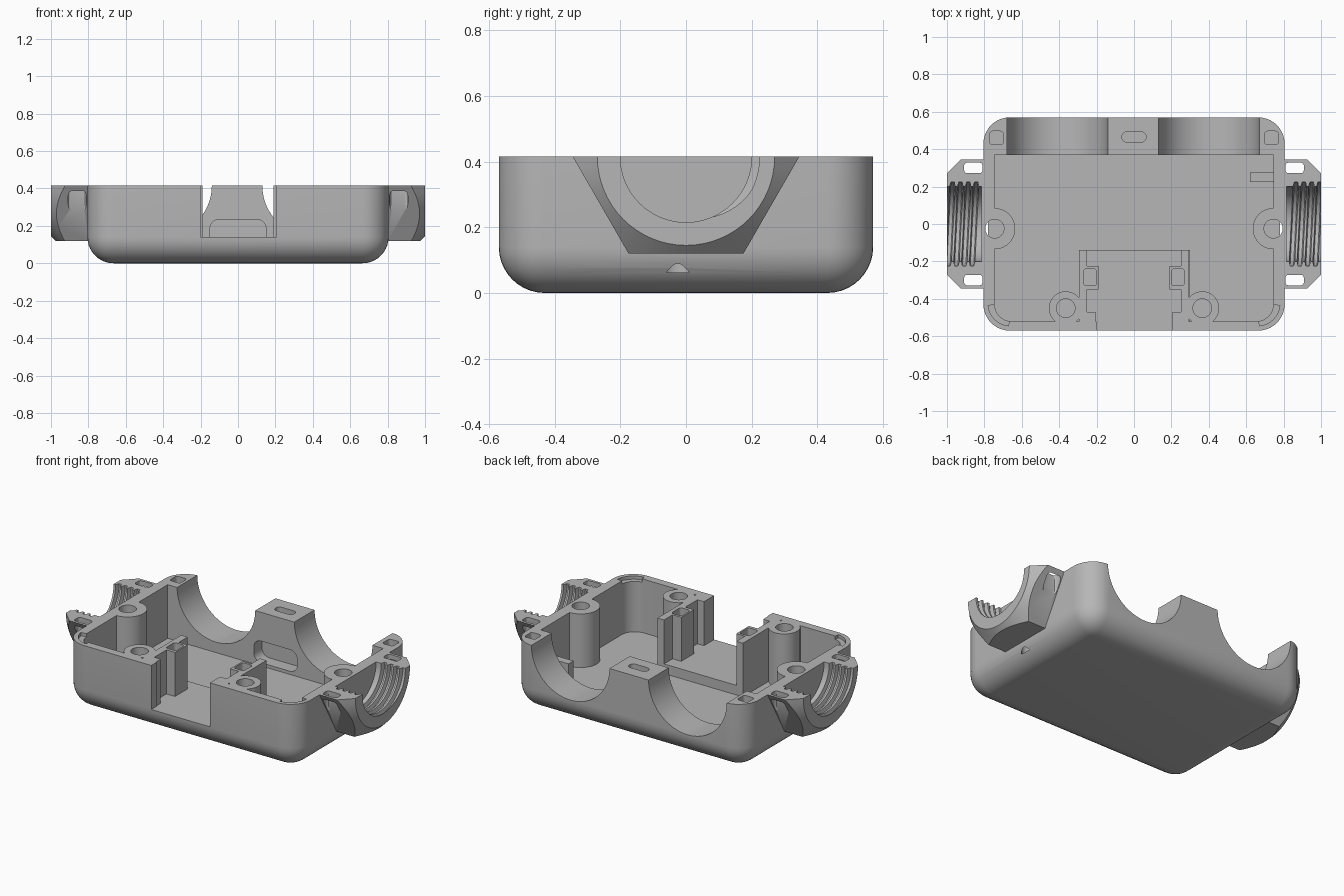
import bpy, bmesh, math
from mathutils import Matrix, Vector

if "Cube" in bpy.data.objects:
    bpy.data.objects.remove(bpy.data.objects["Cube"], do_unlink=True)

TOP = 0.415      # parting plane
OVER = 0.7       # cutters reach past the parting plane
FLOOR = 0.08

grey = bpy.data.materials.new("plain_grey")
grey.use_nodes = True
COLOR = (0.47, 0.47, 0.47, 1)
grey.diffuse_color = COLOR
grey.node_tree.nodes["Principled BSDF"].inputs["Base Color"].default_value = COLOR


def finish(bm, name):
    bmesh.ops.recalc_face_normals(bm, faces=bm.faces)
    mesh = bpy.data.meshes.new(name)
    bm.to_mesh(mesh)
    bm.free()
    mesh.materials.append(grey)
    obj = bpy.data.objects.new(name, mesh)
    bpy.context.collection.objects.link(obj)
    return obj


def box(x0, x1, y0, y1, z0, z1, name="cutter", radius=0, segs=8, rule=None):
    """Box whose edges picked by rule(midpoint, direction) are rounded."""
    bm = bmesh.new()
    bmesh.ops.create_cube(bm, size=1)
    for v in bm.verts:
        v.co = Vector(((x0, x1)[v.co.x > 0], (y0, y1)[v.co.y > 0], (z0, z1)[v.co.z > 0]))
    if radius:
        edges = []
        for e in bm.edges:
            a, b = e.verts
            if rule((a.co + b.co) / 2, (b.co - a.co).normalized()):
                edges.append(e)
        bmesh.ops.bevel(bm, geom=edges, offset=radius, segments=segs,
                        profile=0.5, affect='EDGES')
    return finish(bm, name)


def prism(points, depth, name="cutter"):
    """Extrude a closed outline of 3D points along a vector."""
    bm = bmesh.new()
    face = bm.faces.new([bm.verts.new(p) for p in points])
    geom = bmesh.ops.extrude_face_region(bm, geom=[face])["geom"]
    moved = [g for g in geom if isinstance(g, bmesh.types.BMVert)]
    bmesh.ops.translate(bm, verts=moved, vec=Vector(depth))
    return finish(bm, name)


def cylinder(x, y, r, z0, z1=OVER):
    pts = [(x + r * math.cos(i * math.tau / 40), y + r * math.sin(i * math.tau / 40), z0)
           for i in range(40)]
    return prism(pts, (0, 0, z1 - z0))


def lathe_x(profile, slant=0, segs=64):
    """Solid of revolution about the connector axis, given (x, radius) pairs."""
    bm = bmesh.new()
    rings = []
    for k, (x, r) in enumerate(profile):
        lean = slant if 0 < k < len(profile) - 1 else 0
        ring = []
        for i in range(segs):
            a = math.tau * i / segs
            y = r * math.cos(a)
            ring.append(bm.verts.new((x + lean * y, y, TOP + r * math.sin(a))))
        rings.append(ring)
    for p, q in zip(rings, rings[1:]):
        for i in range(segs):
            j = (i + 1) % segs
            bm.faces.new((p[i], p[j], q[j], q[i]))
    bm.faces.new(rings[0])
    bm.faces.new(rings[-1])
    return finish(bm, "cutter")


def boolean(target, tool, operation='DIFFERENCE'):
    mod = target.modifiers.new("cut", 'BOOLEAN')
    mod.operation = operation
    mod.solver = 'EXACT'
    mod.object = tool
    bpy.context.view_layer.objects.active = target
    bpy.ops.object.modifier_apply(modifier=mod.name)
    bpy.data.objects.remove(tool, do_unlink=True)


def upright(mid, d):
    return abs(d.z) > 0.9


# Outer case with rounded corners and underside
case = box(-0.805, 0.805, -0.57, 0.57, 0, TOP, "case_bottom", 0.14, 10,
           lambda m, d: abs(d.z) > 0.9 or m.z < 0.01)

# Cavity, minus everything that stays standing inside it
cavity = box(-0.745, 0.745, -0.52, 0.37, FLOOR, OVER, "cavity", 0.09, 8,
             lambda m, d: abs(d.z) > 0.9 and m.y < 0)
boolean(cavity, box(-0.29, 0.30, -0.8, -0.14, -0.1, 0.14))        # raised platform
boolean(cavity, box(0.62, 0.9, 0.225, 0.275, -0.1, 0.2))          # side rib
for s in (-1, 1):
    boolean(cavity, cylinder(s * 0.745, -0.025, 0.11, -0.1, 0.9))  # side boss
    boolean(cavity, cylinder(s * 0.365, -0.45, 0.09, -0.1, 0.9))   # front boss
    for a, b, y0, y1 in ((0.25, 0.295, -0.8, -0.14),               # guide rail
                         (0.19, 0.28, -0.35, -0.225),              # post
                         (0.205, 0.28, -0.8, -0.47)):              # notch jamb
        x0, x1 = sorted((s * a, s * b))
        boolean(cavity, box(x0, x1, y0, y1, -0.1, 0.9))
boolean(case, cavity)

# Front cable notch
boolean(case, box(-0.2, 0.205, -0.8, -0.47, 0.14, OVER))

# Recess in the back wall
boolean(case, box(-0.15, 0.15, 0.3, 0.45, 0.1, 0.235, "cutter", 0.05, 6,
                  lambda m, d: abs(d.y) > 0.9))

# Two round scoops through the back wall
for x in (-0.41, 0.4):
    ring = [(x + 0.27 * math.cos(i * math.tau / 72), 0.3, TOP + 0.27 * math.sin(i * math.tau / 72))
            for i in range(72)]
    boolean(case, prism(ring, (0, 0.5, 0)))

# Screw holes, post sockets, locating slots and corner lips
for s in (-1, 1):
    boolean(case, cylinder(s * 0.745, -0.025, 0.05, 0.062))
    boolean(case, cylinder(s * 0.365, -0.45, 0.05, 0.16))
    for cx, cy, hx, hy in ((0.235, -0.285, 0.035, 0.045), (0.735, 0.46, 0.036, 0.036)):
        boolean(case, box(s * cx - hx, s * cx + hx, cy - hy, cy + hy, 0.3, OVER,
                          "cutter", 0.015, 3, upright))
    arc = [math.radians(-5 - 80 * i / 10) for i in range(11)]
    outline = [(s * (0.66 + r * math.cos(a)), -0.425 + r * math.sin(a), 0.395)
               for r, angles in ((0.12, arc), (0.07, arc[::-1])) for a in angles]
    boolean(case, prism(outline, (0, 0, 0.3)))
boolean(case, box(-0.065, 0.065, 0.438, 0.492, 0.33, OVER, "cutter", 0.025, 5, upright))

# Half-round side connector: faceted flange trimmed to a cone
flange_outline = [(0.8, y, z) for y, z in
                  ((-0.345, TOP), (-0.175, 0.12), (0.175, 0.12), (0.345, TOP))]
right_connector = prism(flange_outline, (0.2, 0, 0), "right_connector")
boolean(right_connector, lathe_x([(0.78, 0.49), (1.0, 0.27), (1.01, 0.27)]), 'INTERSECT')

# Threaded bore with leaning ridges
bore = [(0.815, 0.2)]
for i in range(4):
    x = 0.84 + 0.042 * i
    bore += [(x, 0.2), (x + 0.006, 0.224), (x + 0.024, 0.224), (x + 0.03, 0.2)]
bore.append((1.1, 0.2))
boolean(right_connector, lathe_x(bore, 0.05))

# Tie slots through both ears
for y in (-0.3, 0.3):
    boolean(right_connector, box(0.81, 0.908, y - 0.028, y + 0.028, -0.1, OVER,
                                 "cutter", 0.015, 3, upright))

left_connector = right_connector.copy()
left_connector.data = right_connector.data.copy()
left_connector.name = "left_connector"
left_connector.data.transform(Matrix.Rotation(math.pi, 4, 'Z'))
bpy.context.collection.objects.link(left_connector)
# The model's own left is +x
right_connector.name, left_connector.name = "connector_swap", "right_connector"
right_connector.name = "left_connector"

# Smooth curved walls, keep hard edges
bpy.ops.object.select_all(action='DESELECT')
for obj in (case, right_connector, left_connector):
    obj.select_set(True)
    bpy.context.view_layer.objects.active = obj
bpy.ops.object.shade_smooth_by_angle(angle=math.radians(30))
